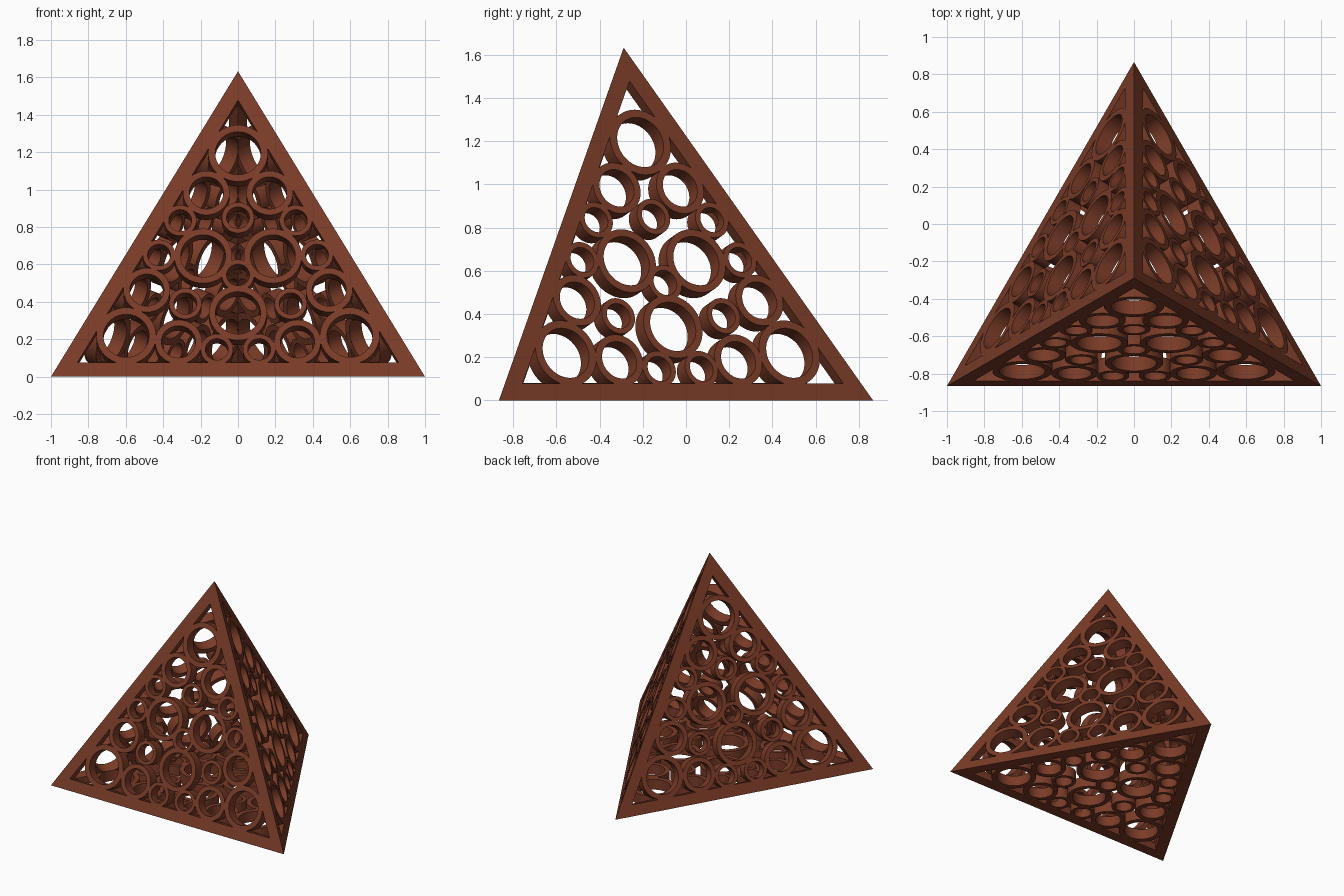
import bpy, bmesh, math
from mathutils import Vector, Matrix

if "Cube" in bpy.data.objects:
    bpy.data.objects.remove(bpy.data.objects["Cube"])

FRAME_W = 0.082      # width of the edge bars on each face
DEPTH = 0.08         # depth of the ring tubes
SEG = 48

brown = bpy.data.materials.new("reddish brown")
brown.diffuse_color = (0.195, 0.044, 0.020, 1)
brown.use_nodes = True
brown.node_tree.nodes["Principled BSDF"].inputs["Base Color"].default_value = brown.diffuse_color

# Regular tetrahedron, edge length 2
h = math.sqrt(3)
H = math.sqrt(8 / 3)
corners = [Vector((-1, -h / 2, 0)), Vector((1, -h / 2, 0)),
           Vector((0, h / 2, 0)), Vector((0, -h / 6, H))]
centre = sum(corners, Vector()) / 4
sides = {"front": (0, 1, 3), "right": (1, 2, 3), "left": (2, 0, 3), "bottom": (0, 2, 1)}


def finish(bm, name):
    bmesh.ops.recalc_face_normals(bm, faces=bm.faces[:])
    me = bpy.data.meshes.new(name)
    bm.to_mesh(me)
    bm.free()
    me.materials.append(brown)
    ob = bpy.data.objects.new(name, me)
    bpy.context.collection.objects.link(ob)
    return ob


# Mitred frame: bars along the six edges, kite-shaped in section
bm = bmesh.new()
s = 1 - h * FRAME_W
outer = [bm.verts.new(c) for c in corners]
ridge = [bm.verts.new(centre + s * (c - centre)) for c in corners]
for idx in sides.values():
    mid = sum((corners[i] for i in idx), Vector()) / 3
    hole = [bm.verts.new(mid + s * (corners[i] - mid)) for i in idx]
    for k in range(3):
        j = (k + 1) % 3
        a, b = idx[k], idx[j]
        bm.faces.new((outer[a], outer[b], hole[j], hole[k]))
        bm.faces.new((hole[k], hole[j], ridge[b], ridge[a]))
finish(bm, "edge_frame")

# Ring pattern for a third of a face: distance, angle, outer and inner radius
BIG, MEDIUM, SMALL = (0.16, 0.122), (0.125, 0.091), (0.087, 0.061)
third = [(0.69, 90, BIG), (0.215, -90, (0.155, 0.120)), (0.325, 90, SMALL)]
for sign in (-1, 1):
    third += [(0.495, 90 + 20 * sign, MEDIUM), (0.437, 90 + 45 * sign, SMALL)]
rings = [(0, 0, SMALL)] + [(d, a + 120 * k, r) for k in range(3) for d, a, r in third]


def add_ring(bm, mat, x, y, r_out, r_in):
    loops = []
    for r, z in ((r_out, 0), (r_in, 0), (r_in, -DEPTH), (r_out, -DEPTH)):
        loops.append([bm.verts.new(mat @ Vector((x + r * math.cos(t), y + r * math.sin(t), z)))
                      for t in (2 * math.pi * i / SEG for i in range(SEG))])
    for k in range(4):
        p, q = loops[k], loops[(k + 1) % 4]
        for i in range(SEG):
            j = (i + 1) % SEG
            bm.faces.new((p[i], p[j], q[j], q[i]))


# Ring lattice filling each of the four faces
for name, idx in sides.items():
    mid = sum((corners[i] for i in idx), Vector()) / 3
    n = (mid - centre).normalized()
    up = (corners[idx[2]] - mid).normalized()
    side = up.cross(n)
    mat = Matrix.Translation(mid) @ Matrix((side, up, n)).transposed().to_4x4()
    bm = bmesh.new()
    for d, a, (ro, ri) in rings:
        t = math.radians(a)
        add_ring(bm, mat, d * math.cos(t), d * math.sin(t), ro, ri)
    ob = finish(bm, name + "_rings")
    bpy.ops.object.select_all(action='DESELECT')
    ob.select_set(True)
    bpy.context.view_layer.objects.active = ob
    bpy.ops.object.shade_smooth_by_angle(angle=math.radians(30))
